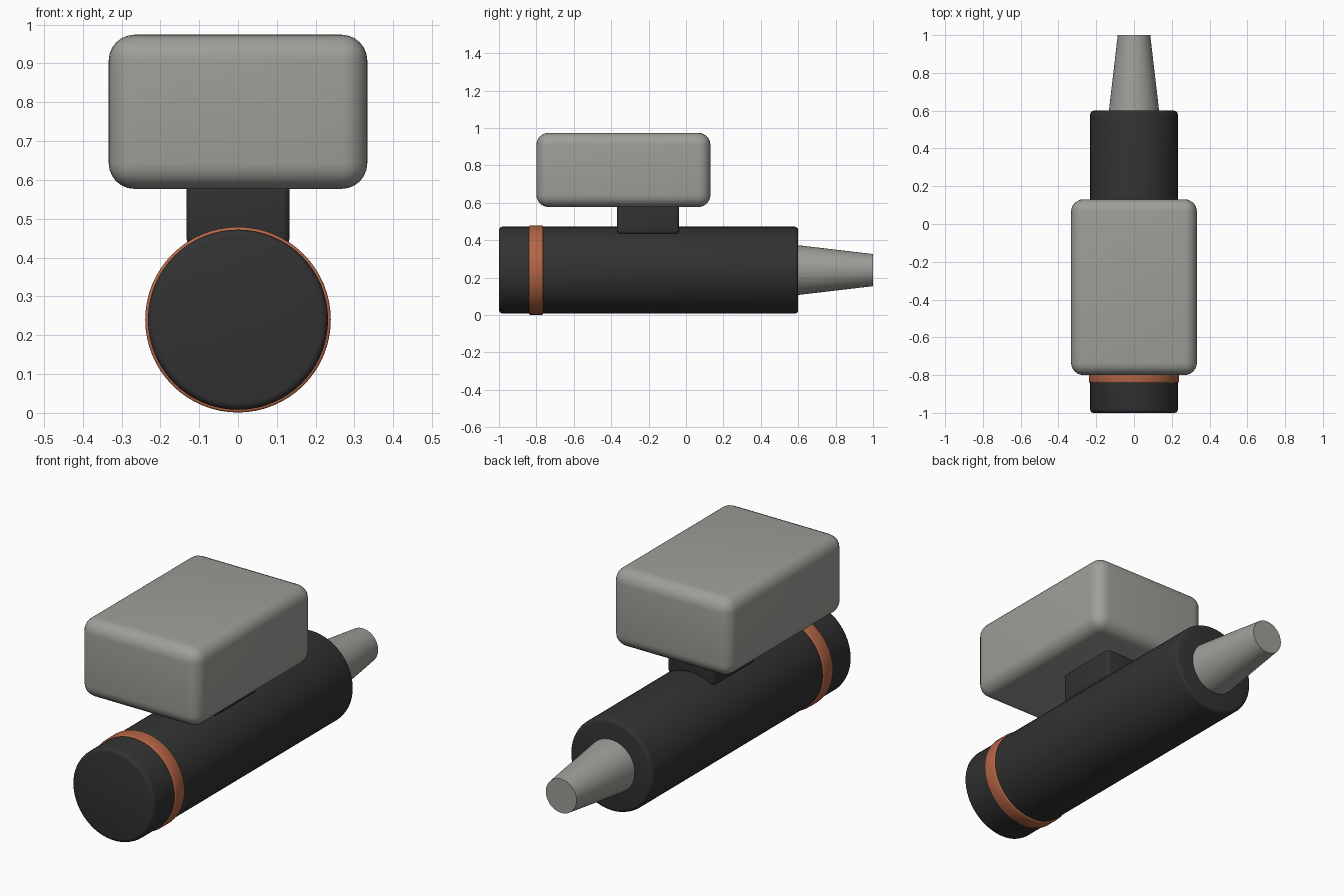
import bpy
import math

cube = bpy.data.objects.get("Cube")
if cube:
    bpy.data.objects.remove(cube, do_unlink=True)


def material(name, rgb):
    m = bpy.data.materials.new(name)
    m.use_nodes = True
    m.diffuse_color = (*rgb, 1)
    bsdf = next(n for n in m.node_tree.nodes if n.type == 'BSDF_PRINCIPLED')
    bsdf.inputs["Base Color"].default_value = (*rgb, 1)
    bsdf.inputs["Roughness"].default_value = 0.6
    return m


black = material("matte black", (0.032, 0.032, 0.032))
grey = material("warm grey", (0.34, 0.345, 0.315))
copper = material("copper orange", (0.46, 0.13, 0.06))

AXIS_Z = 0.24


def finish(name, mat, bevel=0, segments=3):
    ob = bpy.context.object
    ob.name = name
    ob.data.materials.append(mat)
    bpy.ops.object.transform_apply(location=False, rotation=True, scale=True)
    if bevel:
        mod = ob.modifiers.new("Rounded edges", 'BEVEL')
        mod.width = bevel
        mod.segments = segments
        mod.limit_method = 'ANGLE'
        mod.angle_limit = math.radians(40)
        bpy.ops.object.modifier_apply(modifier=mod.name)
    bpy.ops.object.shade_smooth_by_angle(angle=math.radians(35))
    return ob


def barrel(name, y0, y1, r0, r1, mat, bevel=0):
    """Round part along y, radius r0 at y0 and r1 at y1."""
    bpy.ops.mesh.primitive_cone_add(
        vertices=64, radius1=r0, radius2=r1, depth=y1 - y0,
        location=(0, (y0 + y1) / 2, AXIS_Z), rotation=(-math.pi / 2, 0, 0))
    return finish(name, mat, bevel)


def block(name, half_x, y0, y1, z0, z1, mat, bevel, segments):
    bpy.ops.mesh.primitive_cube_add(
        size=1, location=(0, (y0 + y1) / 2, (z0 + z1) / 2))
    bpy.context.object.scale = (2 * half_x, y1 - y0, z1 - z0)
    return finish(name, mat, bevel, segments)


# Main tube, coloured band and tapered nozzle
barrel("main_tube", -1.0, 0.6, 0.232, 0.232, black, 0.018)
barrel("accent_band", -0.84, -0.765, 0.239, 0.239, copper, 0.006)
barrel("nozzle", 0.59, 1.0, 0.134, 0.086, grey)

# Upper housing on its short neck
block("neck", 0.133, -0.37, -0.037, 0.432, 0.62, black, 0.018, 3)
block("upper_housing", 0.333, -0.8, 0.131, 0.577, 0.974, grey, 0.066, 6)
